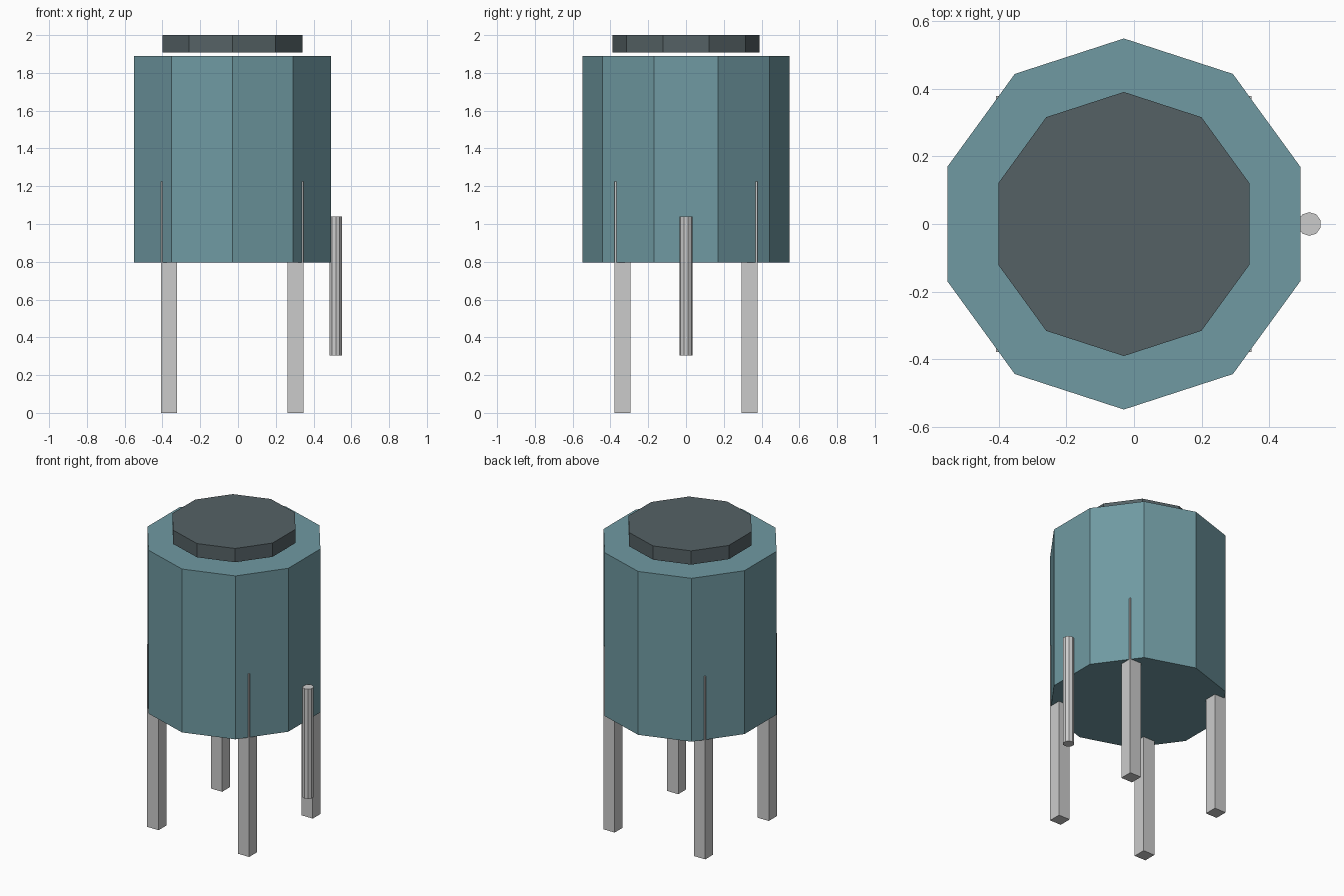
import bpy
import math

if "Cube" in bpy.data.objects:
    bpy.data.objects.remove(bpy.data.objects["Cube"])

CX = -0.03  # tank axis; the side pipe makes the model lopsided


def material(name, color):
    m = bpy.data.materials.new(name)
    m.diffuse_color = (*color, 1)
    m.use_nodes = True
    m.node_tree.nodes["Principled BSDF"].inputs["Base Color"].default_value = m.diffuse_color
    return m


def prism(name, x, radius, z0, z1, mat=None):
    # ten-sided flat-shaded cylinder with a corner pointing along +y
    bpy.ops.mesh.primitive_cylinder_add(
        vertices=10, radius=radius, depth=z1 - z0, location=(x, 0, (z0 + z1) / 2))
    ob = bpy.context.object
    ob.name = name
    if mat:
        ob.data.materials.append(mat)
    return ob


def leg(name, x, y, width, height):
    bpy.ops.mesh.primitive_cube_add(size=1, location=(x, y, height / 2))
    ob = bpy.context.object
    ob.name = name
    ob.scale = (width, width, height)
    bpy.ops.object.transform_apply(location=False, rotation=False, scale=True)


teal = material("teal_paint", (0.16, 0.32, 0.36))
dark = material("dark_paint", (0.09, 0.12, 0.13))

# Tank body and the lid hovering just above it
prism("tank", CX, 0.548, 0.797, 1.89, teal)
prism("lid", CX, 0.39, 1.908, 2.0, dark)

# Outlet pipe on the right side
prism("pipe", 0.518, 0.035, 0.305, 1.04)

# Four legs running up into the tank
for side, sx in (("left", -1), ("right", 1)):
    for end, sy in (("front", -1), ("back", 1)):
        leg(f"{end}_{side}_leg", CX + sx * 0.335, sy * 0.336, 0.084, 1.224)
